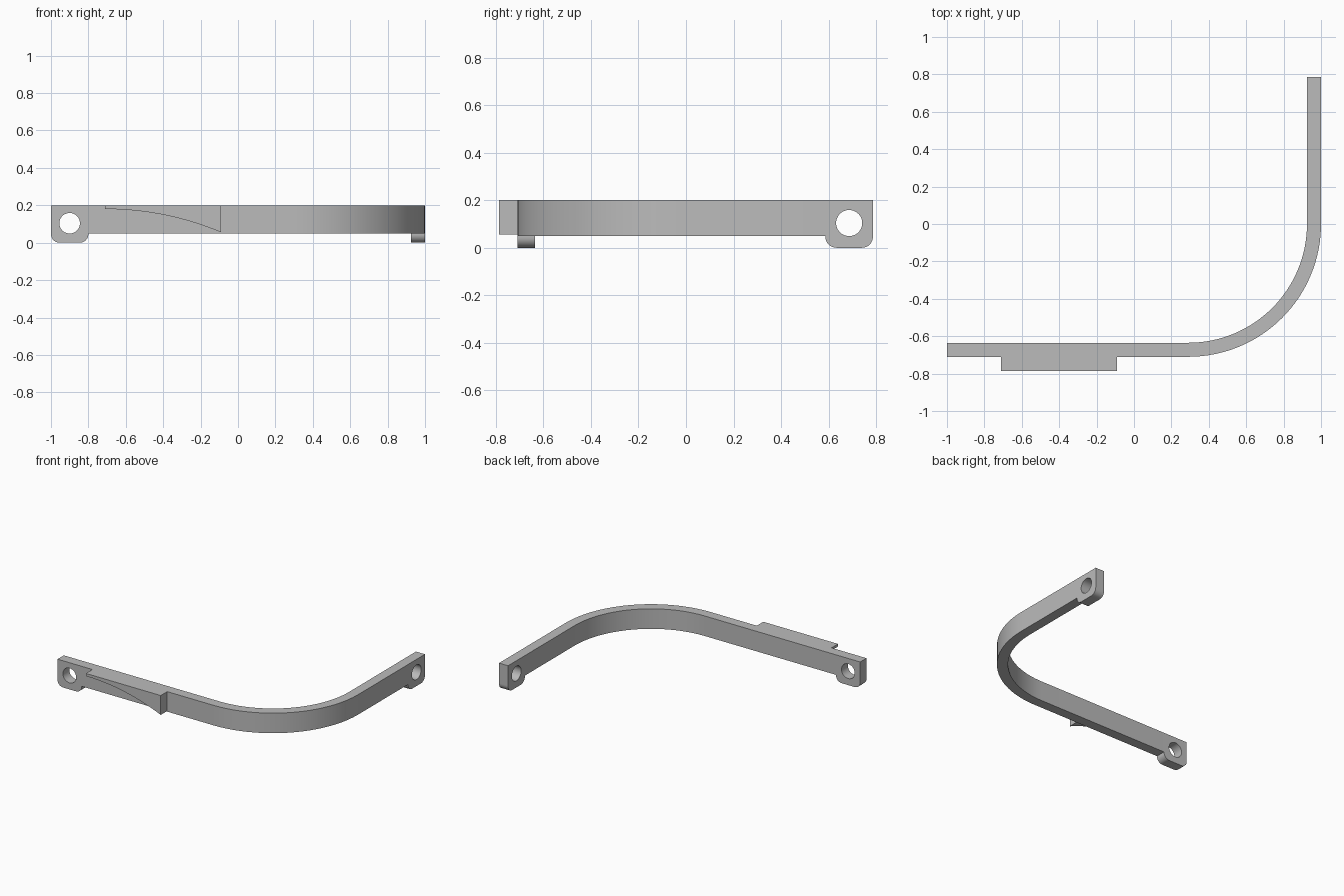
import bpy, bmesh
from math import sin, cos, pi, radians, sqrt
from mathutils import Matrix

cube = bpy.data.objects.get("Cube")
if cube:
    bpy.data.objects.remove(cube, do_unlink=True)

grey = bpy.data.materials.new("mid_grey")
grey.use_nodes = True
colour = (0.5, 0.5, 0.5, 1)
grey.diffuse_color = colour
grey.node_tree.nodes["Principled BSDF"].inputs["Base Color"].default_value = colour

OUTER, THICK = 0.71, 0.075       # bend radius outside, strip thickness
BEND_X = 0.29                    # bend centre sits at (BEND_X, 0)
LOW, TOP = 0.05, 0.2
END_X, END_Y, TAB = -1.0, 0.787, 0.2


def finish(bm, name):
    bmesh.ops.recalc_face_normals(bm, faces=bm.faces[:])
    mesh = bpy.data.meshes.new(name)
    bm.to_mesh(mesh)
    bm.free()
    mesh.materials.append(grey)
    obj = bpy.data.objects.new(name, mesh)
    bpy.context.collection.objects.link(obj)
    return obj


def smooth(obj):
    bpy.ops.object.select_all(action='DESELECT')
    bpy.context.view_layer.objects.active = obj
    obj.select_set(True)
    bpy.ops.object.shade_smooth_by_angle(angle=radians(30))


# Stations along the strip: (outer point, inner point)
inner = OUTER - THICK
stations = [((x, -OUTER), (x, -inner)) for x in (END_X, END_X + TAB)]
STEPS = 32
for i in range(STEPS + 1):
    a = -pi / 2 + i * pi / 2 / STEPS
    stations.append(tuple((BEND_X + r * cos(a), r * sin(a)) for r in (OUTER, inner)))
stations += [((BEND_X + OUTER, y), (BEND_X + inner, y)) for y in (END_Y - TAB, END_Y)]

# Bent strip
bm = bmesh.new()
rings = [[bm.verts.new((*p, z)) for p, z in ((o, LOW), (n, LOW), (n, TOP), (o, TOP))]
         for o, n in stations]
floors = []
for a, b in zip(rings, rings[1:]):
    for k in range(4):
        j = (k + 1) % 4
        face = bm.faces.new((a[k], a[j], b[j], b[k]))
        if k == 0:
            floors.append(face)
bm.faces.new(rings[0])
bm.faces.new(rings[-1][::-1])
bmesh.ops.recalc_face_normals(bm, faces=bm.faces[:])

# Tabs pulled down at both ends, with rounded lower corners
tabs = bmesh.ops.extrude_discrete_faces(bm, faces=[floors[0], floors[-1]])["faces"]
for face in tabs:
    for v in face.verts:
        v.co.z = 0
corners = [e for f in tabs for e in f.edges if abs(e.calc_length() - THICK) < 0.002]
bmesh.ops.bevel(bm, geom=corners, offset=0.046, segments=8, profile=0.5, affect='EDGES')
strip = finish(bm, "bent_strip")


# Bolt holes through the tabs
def hole(name, location, axis):
    bm = bmesh.new()
    bmesh.ops.create_cone(bm, cap_ends=True, segments=40, radius1=0.055, radius2=0.055,
                          depth=0.3, matrix=Matrix.Translation(location)
                          @ Matrix.Rotation(pi / 2, 4, axis))
    cutter = finish(bm, name)
    cutter.hide_render = True
    cut = strip.modifiers.new(name, 'BOOLEAN')
    cut.operation, cut.solver, cut.object = 'DIFFERENCE', 'EXACT', cutter
    bpy.context.view_layer.objects.active = strip
    bpy.ops.object.modifier_apply(modifier=name)
    bpy.data.objects.remove(cutter, do_unlink=True)


mid = (OUTER + inner) / 2
hole("front_hole", (END_X + TAB / 2, -mid, 0.104), 'X')
hole("rear_hole", (BEND_X + mid, END_Y - TAB / 2, 0.104), 'Y')
smooth(strip)

# Wedge block on the front, with an arched underside
X0, X1, RADIUS = -0.71, -0.09, 1.6
profile = [(X1, TOP), (X0, TOP)]
for i in range(25):
    t = (X1 - X0) * i / 24
    profile.append((X0 + t, 0.18 - RADIUS + sqrt(RADIUS ** 2 - t * t)))
bm = bmesh.new()
side = bm.faces.new([bm.verts.new((x, -END_Y, z)) for x, z in profile])
grown = bmesh.ops.extrude_face_region(bm, geom=[side], use_keep_orig=True)["geom"]
for v in grown:
    if isinstance(v, bmesh.types.BMVert):
        v.co.y = -OUTER
smooth(finish(bm, "front_wedge"))
